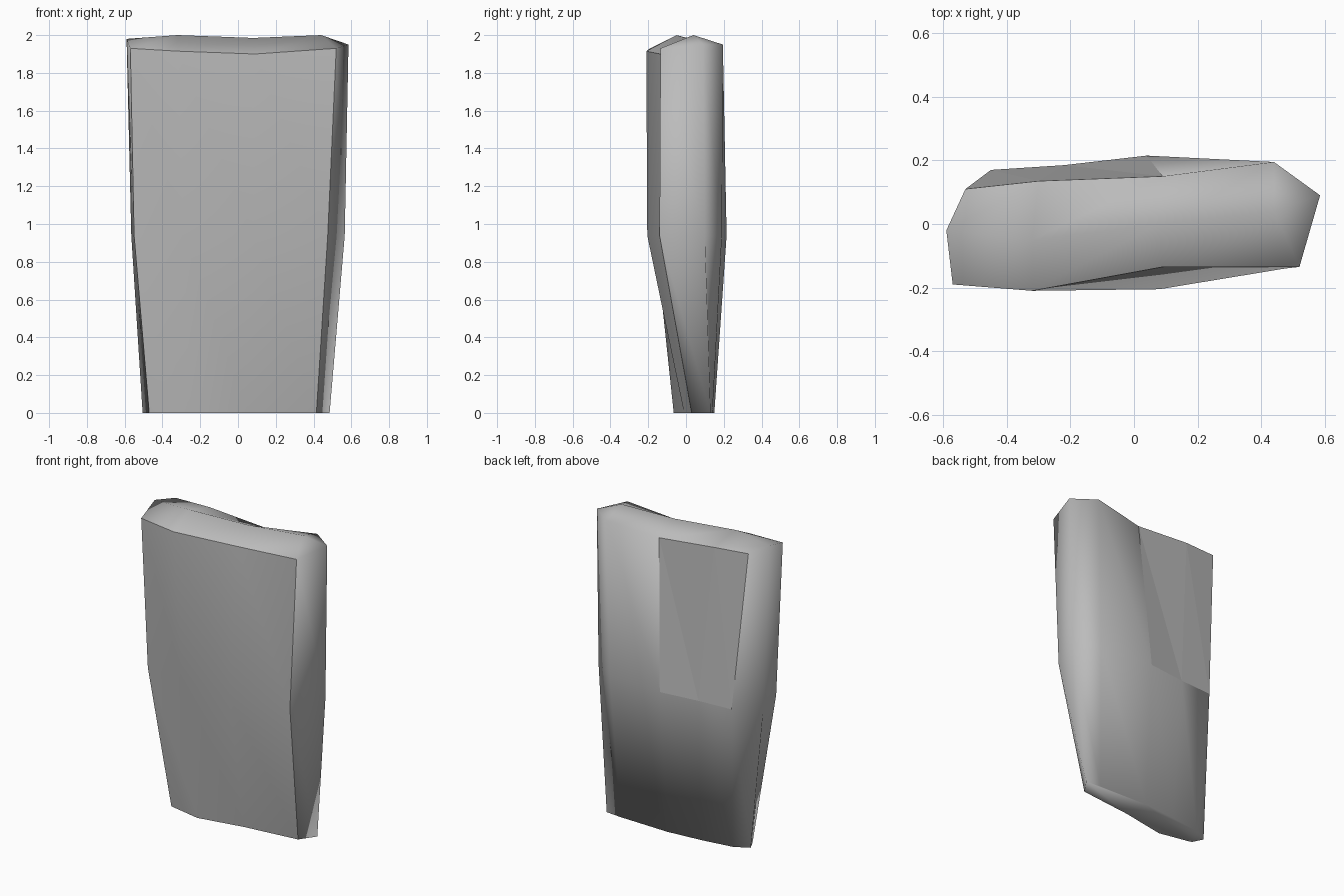
import bpy
import bmesh

# Remove the default object
default_cube = bpy.data.objects.get("Cube")
if default_cube:
    bpy.data.objects.remove(default_cube, do_unlink=True)


def make_material(name, value):
    """Flat neutral material with matching viewport and render colour."""
    material = bpy.data.materials.new(name)
    material.use_nodes = True
    colour = (value, value, value, 1)
    material.diffuse_color = colour
    shader = material.node_tree.nodes["Principled BSDF"]
    shader.inputs["Base Color"].default_value = colour
    shader.inputs["Roughness"].default_value = 1
    return material


# Cross-sections of the slab, all running counter-clockwise from the front
# corner on the -x side: four front points, the +x side, the back corner,
# three panel points along the back, and the -x side
bottom_section = [
    (-.47, -.02), (-.25, -.065), (.05, -.01), (.415, .03), (.485, .13),
    (.38, .14), (.03, .15), (-.2, .13), (-.41, .1), (-.505, .05)]
middle_section = [
    (-.55, -.15), (-.29, -.165), (.08, -.205), (.475, -.14), (.565, .1),
    (.42, .19), (.04, .215), (-.22, .185), (-.45, .17), (-.565, 0)]
top_section = [
    (-.57, -.19), (-.32, -.21), (.09, -.135), (.52, -.135), (.585, .09),
    (.44, .195), (.09, .15), (-.3, .135), (-.53, .11), (-.59, -.02)]
top_heights = [1.93, 1.915, 1.9, 1.93, 1.95, 1.95, 1.915, 1.95, 1.96, 1.98]

# High points along the crown of the slab
crown_points = [(-.32, -.05, 2), (.08, 0, 1.985), (.44, .04, 2)]

# Names for the columns of the cross-sections
(FRONT_A, FRONT_B, FRONT_C, FRONT_D, SIDE_POS,
 BACK_CORNER, PANEL_A, PANEL_B, PANEL_C, SIDE_NEG) = range(len(top_section))

bm = bmesh.new()


def add_ring(section, heights):
    return [bm.verts.new((x, y, z)) for (x, y), z in zip(section, heights)]


count = len(top_section)
bottom = add_ring(bottom_section, [0] * count)
middle = add_ring(middle_section, [.94] * count)
top = add_ring(top_section, top_heights)
crown_neg, crown_mid, crown_pos = [bm.verts.new(p) for p in crown_points]


def split_quad(a, b, c, d):
    """Two triangles sharing the edge from a to c."""
    return [bm.faces.new((a, b, c)), bm.faces.new((a, c, d))]


# Walls between the cross-sections
panel_faces = []
for lower, upper in ((bottom, middle), (middle, top)):
    for i in range(count):
        j = (i + 1) % count
        faces = split_quad(lower[j], upper[j], upper[i], lower[i])
        if upper is top and i in (PANEL_A, PANEL_B):
            panel_faces += faces

# Base and crown
bm.faces.new(list(reversed(bottom)))
split_quad(top[FRONT_A], top[FRONT_B], crown_neg, top[SIDE_NEG])
split_quad(top[FRONT_B], top[FRONT_C], crown_mid, crown_neg)
split_quad(top[FRONT_C], top[FRONT_D], crown_pos, crown_mid)
bm.faces.new((top[FRONT_D], top[SIDE_POS], crown_pos))
bm.faces.new((top[SIDE_POS], top[BACK_CORNER], crown_pos))
split_quad(top[BACK_CORNER], top[PANEL_A], crown_mid, crown_pos)
split_quad(top[PANEL_A], top[PANEL_B], crown_neg, crown_mid)
split_quad(top[PANEL_B], top[PANEL_C], top[SIDE_NEG], crown_neg)
bmesh.ops.recalc_face_normals(bm, faces=bm.faces[:])

# Soft shading everywhere except on the chipped back panel
for face in bm.faces:
    face.smooth = face not in panel_faces


def crease(path):
    """Keep the shading sharp along a chain of vertices."""
    for a, b in zip(path, path[1:]):
        edge = bm.edges.get((a, b))
        if edge:
            edge.smooth = False


# Sharp outline around the front face and the panel
front = slice(FRONT_A, FRONT_D + 1)
panel = slice(PANEL_A, PANEL_C + 1)
for ring in (bottom, top):
    crease(ring[front])
for ring in (middle, top):
    crease(ring[panel])
for column in (FRONT_A, FRONT_D):
    crease([bottom[column], middle[column], top[column]])
for column in (PANEL_A, PANEL_C):
    crease([middle[column], top[column]])

# Finished object
mesh = bpy.data.meshes.new("stone_slab")
bm.to_mesh(mesh)
bm.free()
mesh.materials.append(make_material("stone grey", .5))
slab = bpy.data.objects.new("stone_slab", mesh)
bpy.context.collection.objects.link(slab)
